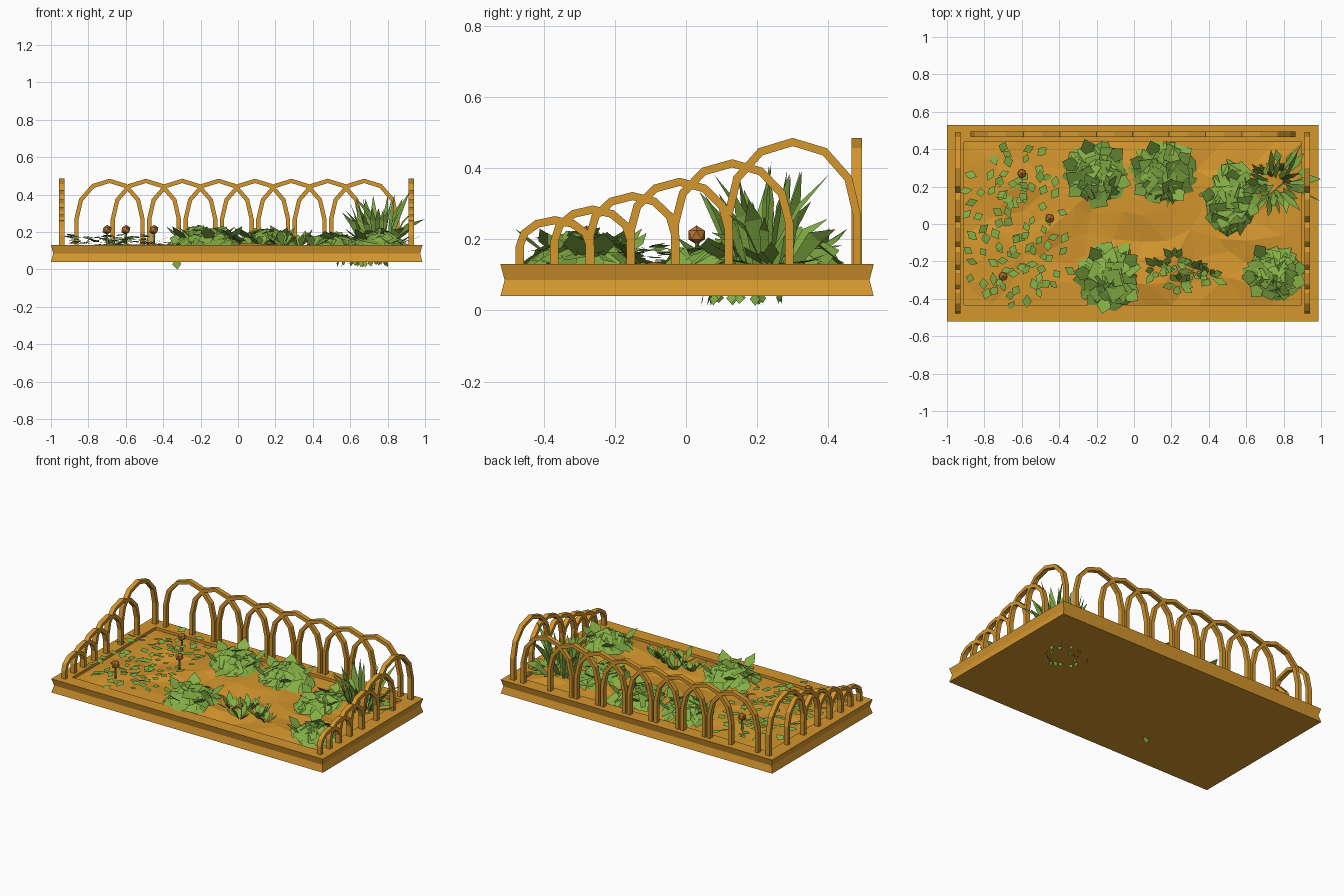
import bpy, bmesh, math, random
from mathutils import Vector

random.seed(7)
cube = bpy.data.objects.get("Cube")
if cube:
    bpy.data.objects.remove(cube, do_unlink=True)

UP = Vector((0, 0, 1))
rnd = random.uniform


def material(name, rgb):
    m = bpy.data.materials.new(name)
    m.use_nodes = True
    m.diffuse_color = (*rgb, 1)
    m.node_tree.nodes["Principled BSDF"].inputs["Base Color"].default_value = (*rgb, 1)
    return m


WOOD = material("golden wood", (0.67, 0.31, 0.027))
LEAF = material("leaf green", (0.23, 0.43, 0.06))
RUST = material("rust orange", (0.50, 0.19, 0.03))


def finish(bm, name, mat, closed=True):
    if closed:
        bmesh.ops.recalc_face_normals(bm, faces=bm.faces)
    mesh = bpy.data.meshes.new(name)
    bm.to_mesh(mesh)
    bm.free()
    mesh.materials.append(mat)
    ob = bpy.data.objects.new(name, mesh)
    bpy.context.collection.objects.link(ob)
    return ob


# Planter tray: stacked rectangles make the notched edge and sunken middle
bm = bmesh.new()
rings = []
for inset, z in ((0, 0.04), (0.012, 0.085), (0, 0.13), (0.09, 0.13), (0.09, 0.10)):
    x, y = 0.993 - inset, 0.525 - inset
    rings.append([bm.verts.new((sx * x - 0.007, sy * y + 0.003, z))
                  for sx, sy in ((-1, -1), (1, -1), (1, 1), (-1, 1))])
for a, b in zip(rings, rings[1:]):
    for i in range(4):
        j = (i + 1) % 4
        bm.faces.new((a[i], a[j], b[j], b[i]))
bm.faces.new(rings[0])
bm.faces.new(rings[-1])
finish(bm, "planter_tray", WOOD)

# Uneven soil
bm = bmesh.new()
bmesh.ops.create_grid(bm, x_segments=13, y_segments=7, size=1)
for v in bm.verts:
    edge = max(abs(v.co.x), abs(v.co.y)) > 0.99
    jitter = 0 if edge else 0.04
    v.co = (v.co.x * 0.903 - 0.007 + rnd(-jitter, jitter),
            v.co.y * 0.435 + 0.003 + rnd(-jitter, jitter),
            0.112 if edge else rnd(0.106, 0.142))
bmesh.ops.triangulate(bm, faces=bm.faces)
finish(bm, "soil", WOOD, closed=False)


# Arched fences
def arch(bm, start, end, top, place, bar=0.023, depth=0.03):
    centre, half, base = (start + end) / 2, (end - start) / 2, 0.125
    spring = base + 0.4 * (top - base)

    def outline(w):
        pts = [(centre - half + w, base)]
        for k in range(7):
            a = math.pi - k * math.pi / 6
            pts.append((centre + (half - w) * math.cos(a),
                        spring + (top - spring - w) * math.sin(a)))
        return pts + [(centre + half - w, base)]

    sections = []
    for (u, z), (ui, zi) in zip(outline(0), outline(bar)):
        sections.append([bm.verts.new(place(p, d, h)) for p, h, d in
                         ((u, z, -depth / 2), (u, z, depth / 2),
                          (ui, zi, depth / 2), (ui, zi, -depth / 2))])
    for a, b in zip(sections, sections[1:]):
        for i in range(4):
            j = (i + 1) % 4
            bm.faces.new((a[i], a[j], b[j], b[i]))
    bm.faces.new(sections[0])
    bm.faces.new(sections[-1])


bm = bmesh.new()
for i in range(8):
    c = -0.687 + i * 0.1945
    arch(bm, c - 0.188, c + 0.188, 0.485, lambda p, d, z: (p, 0.48 + d, z))
finish(bm, "back_fence", WOOD)

posts = (-0.467, -0.37, -0.27, -0.155, -0.03, 0.12, 0.29, 0.48)
tops = (0.265, 0.295, 0.333, 0.373, 0.425, 0.485)
for name, fx in (("right_fence", -0.942), ("left_fence", 0.927)):
    bm = bmesh.new()
    for i, top in enumerate(tops):
        arch(bm, posts[i] - 0.012, posts[i + 2] + 0.012, top,
             lambda p, d, z: (fx + d, p, z))
    finish(bm, name, WOOD)


# Leaves and blades
def vert(bm, p):
    return bm.verts.new((max(-0.99, min(p.x, 1)), max(-0.52, min(p.y, 0.46)), max(p.z, 0)))


def leaf(bm, base, direction, length, width, up=UP, wide=0.5):
    d = direction.normalized()
    side = d.cross(up).normalized() * width / 2
    mid = base + d * length * wide
    bm.faces.new([vert(bm, p) for p in (base, mid + side, base + d * length, mid - side)])


def blade(bm, base, tip, width, facing):
    side = (tip - base).cross(facing).normalized() * width / 2
    bend = base.lerp(tip, 0.55) + UP * 0.03
    b1, b2, m1, m2, t = [vert(bm, p) for p in
                         (base - side * 0.5, base + side * 0.5, bend - side, bend + side, tip)]
    bm.faces.new((b1, b2, m2, m1))
    bm.faces.new((m1, m2, t))


def around(a, z=0.0):
    return Vector((math.cos(a), math.sin(a), z))


def cabbage(name, x, y, rx, ry, height, count=48):
    bm = bmesh.new()
    for i in range(count):
        a, r = i * 2.4, math.sqrt((i + 0.5) / count)
        out = around(a)
        mid = Vector((x + rx * 0.8 * r * out.x, y + ry * 0.8 * r * out.y,
                      0.125 + height * (1 - r * r) * rnd(0.75, 1)))
        up = (UP + out * r * 0.8 + Vector((rnd(-.5, .5), rnd(-.5, .5), 0))).normalized()
        d = around(a + rnd(-1, 1))
        d = (d - up * d.dot(up)).normalized()
        size = rnd(0.09, 0.15)
        leaf(bm, mid - d * size / 2, d, size, size * rnd(0.75, 1), up)
    # A few raised outer leaves
    for i in range(5):
        a = i * 1.26 + rnd(0, 1)
        leaf(bm, Vector((x, y, 0.13)) + around(a) * 0.07, around(a, 0.8),
             height + 0.06, 0.08, UP, 0.65)
    finish(bm, name, LEAF, closed=False)


cabbage("leafy_clump_back_right", -0.20, 0.27, 0.20, 0.19, 0.10)
cabbage("leafy_clump_back_middle", 0.15, 0.27, 0.20, 0.20, 0.09)
cabbage("leafy_clump_front", -0.13, -0.29, 0.19, 0.20, 0.10)
cabbage("leafy_clump_front_left", 0.75, -0.26, 0.16, 0.16, 0.08)
cabbage("leafy_clump_left", 0.52, 0.13, 0.16, 0.24, 0.06, 34)

# Low creeping plants
bm = bmesh.new()
for x, y in ((-0.76, 0.14), (-0.63, 0.27), (-0.54, 0.10),
             (-0.76, -0.20), (-0.62, -0.27), (-0.50, -0.20)):
    for i in range(17):
        a = i * 2.4
        r = 0.15 * math.sqrt((i + 0.5) / 17)
        foot = Vector((x, y, 0.135)) + around(a) * r + UP * rnd(0, 0.045)
        up = Vector((rnd(-.3, .3), rnd(-.3, .3), 1)).normalized()
        leaf(bm, foot, around(a + rnd(-1, 1), rnd(-.2, .2)), rnd(.05, .075), rnd(.035, .055), up)
finish(bm, "creeping_leaves", LEAF, closed=False)

# Round fruits on stalks
for i, (x, y) in enumerate(((-0.60, 0.27), (-0.45, 0.03), (-0.70, -0.28))):
    bm = bmesh.new()
    bmesh.ops.create_icosphere(bm, subdivisions=1, radius=0.027)
    ob = finish(bm, f"fruit_{i + 1}", RUST)
    ob.location = (x, y, 0.212)
    bm = bmesh.new()
    bmesh.ops.create_cone(bm, cap_ends=True, segments=5, radius1=0.008, radius2=0.006, depth=0.09)
    ob = finish(bm, f"fruit_stalk_{i + 1}", LEAF)
    ob.location = (x, y, 0.15)

# Small upright rosettes
bm = bmesh.new()
for x, y in ((0.12, -0.24), (0.22, -0.20), (0.24, -0.32), (0.33, -0.25), (0.40, -0.28)):
    for i in range(9):
        a = i * 2.4 + rnd(-.3, .3)
        leaf(bm, Vector((x, y, 0.12)) + around(a) * 0.01, around(a, rnd(0.5, 1.8)),
             rnd(0.07, 0.12), 0.04, UP, 0.6)
finish(bm, "small_rosettes", LEAF, closed=False)

# Tall grassy plant
bm = bmesh.new()
for i in range(26):
    a, reach = i * 2.4, rnd(0.03, 0.17)
    root = Vector((0.74, 0.22, 0.11)) + around(a) * rnd(0.02, 0.09)
    tip = root + around(a) * reach + UP * (0.33 - reach * rnd(0.9, 1.5))
    blade(bm, root, tip, rnd(0.025, 0.05), around(a + rnd(-.7, .7)))
for x, y, z in ((0.92, 0.24, 0.42), (1.0, 0.12, 0.27), (0.88, 0.40, 0.38), (0.63, 0.08, 0.38)):
    root = Vector((0.80, 0.22, 0.12))
    blade(bm, root, Vector((x, y, z)), 0.03, Vector((0.3, -1, 0)))
# Blades spilling over beside the grass
for i in range(14):
    a = i * 2.4
    foot = Vector((0.80, 0.24, 0.13)) + around(a) * rnd(0.04, 0.09)
    leaf(bm, foot, around(a, rnd(0, 0.6)), rnd(0.08, 0.15), 0.045)
finish(bm, "tall_grass", LEAF, closed=False)

# Root tips showing under the tray
bm = bmesh.new()
for i in range(20):
    a = i * 2.4
    p = Vector((0.67, 0.15, 0.05)) + Vector((around(a).x * 0.15, around(a).y * 0.14, 0)) * rnd(0.4, 1)
    leaf(bm, p, Vector((0, 0, -1)) + around(a) * 0.2, rnd(0.025, 0.04), 0.03, around(a))
leaf(bm, Vector((-0.33, -0.28, 0.06)), Vector((0.1, 0, -1)), 0.062, 0.05, Vector((0, -1, 0)))
finish(bm, "root_tips", LEAF, closed=False)
